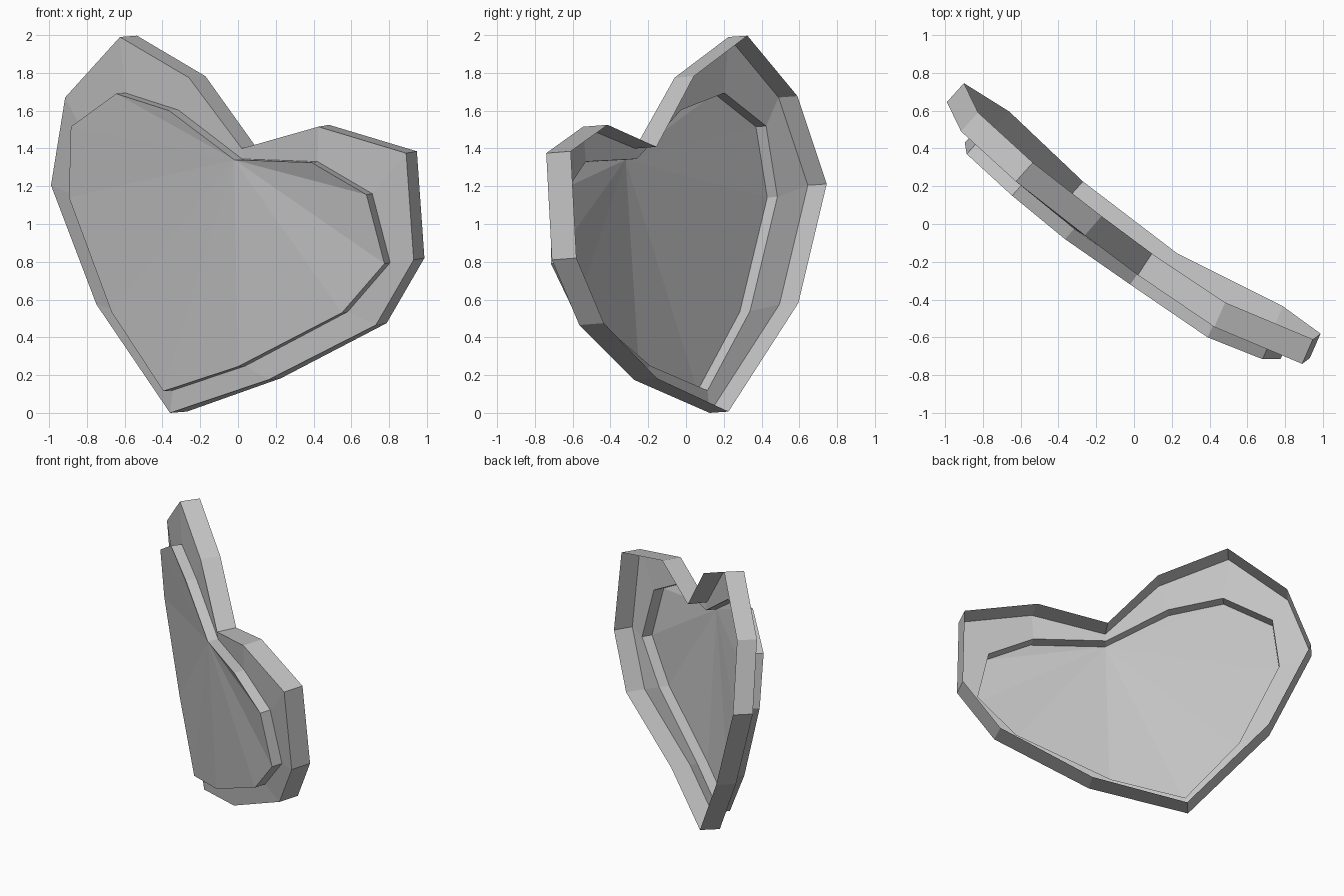
import bpy
import bmesh
from mathutils import Vector

default_cube = bpy.data.objects.get("Cube")
if default_cube:
    bpy.data.objects.remove(default_cube, do_unlink=True)

# One plain grey for the whole plate
grey = bpy.data.materials.new("plain grey")
grey.use_nodes = True
colour = (0.55, 0.55, 0.55, 1.0)
grey.diffuse_color = colour
for node in grey.node_tree.nodes:
    if node.type == "BSDF_PRINCIPLED":
        node.inputs["Base Color"].default_value = colour

# Front edge of the rim, from the bottom tip up the right lobe and round
rim_front = [Vector(p) for p in (
    (-.36, .125, 0), (-.75, .495, .575), (-.99, .645, 1.205), (-.915, .49, 1.67),
    (-.625, .225, 1.99), (-.26, -.06, 1.775), (.02, -.27, 1.4), (.425, -.545, 1.515),
    (.89, -.74, 1.375), (.93, -.71, .81), (.73, -.565, .465), (.16, -.275, .175))]

# Front edge of the raised heart, matching the rim point for point
panel_front = [Vector(p) for p in (
    (-.395, .06, .115), (-.67, .285, .535), (-.895, .43, 1.14), (-.885, .37, 1.515),
    (-.645, .15, 1.69), (-.365, -.08, 1.6), (-.02, -.32, 1.34), (.39, -.6, 1.325),
    (.68, -.715, 1.155), (.775, -.715, .79), (.55, -.59, .53), (0, -.25, .245))]
NOTCH = 6


def pushed_back(loop, amount):
    """Copy a loop backwards, following the gentle bend of the plate."""
    left, right = Vector((.09, .1, .007)), Vector((.057, .13, .01))
    result = []
    for point in loop:
        bend = min(max((point.x + .3) / .7, 0), 1)
        result.append(point + left.lerp(right, bend) * amount)
    return result


def build(name, loops, capped):
    """Bridge loops from the outside inwards, with an optional fan cap."""
    bm = bmesh.new()
    rings = [[bm.verts.new(point) for point in loop] for loop in loops]
    count = len(rings[0])
    for outer, inner in zip(rings, rings[1:]):
        for i in range(count):
            j = (i + 1) % count
            bm.faces.new((outer[i], inner[i], inner[j], outer[j]))
    if capped:
        # The cap fans out from the notch of the heart
        last = rings[-1]
        for step in range(1, count - 1):
            a = last[(NOTCH + step) % count]
            b = last[(NOTCH + step + 1) % count]
            bm.faces.new((last[NOTCH], b, a))
    mesh = bpy.data.meshes.new(name)
    bm.to_mesh(mesh)
    bm.free()
    mesh.materials.append(grey)
    obj = bpy.data.objects.new(name, mesh)
    bpy.context.collection.objects.link(obj)
    return obj


# Open-backed shell: side wall and rim, then the stepped heart in front
panel_base = pushed_back(panel_front, .54)
build("heart_rim", [pushed_back(rim_front, 1), rim_front, panel_base], False)
build("raised_heart_panel", [panel_base, panel_front], True)
